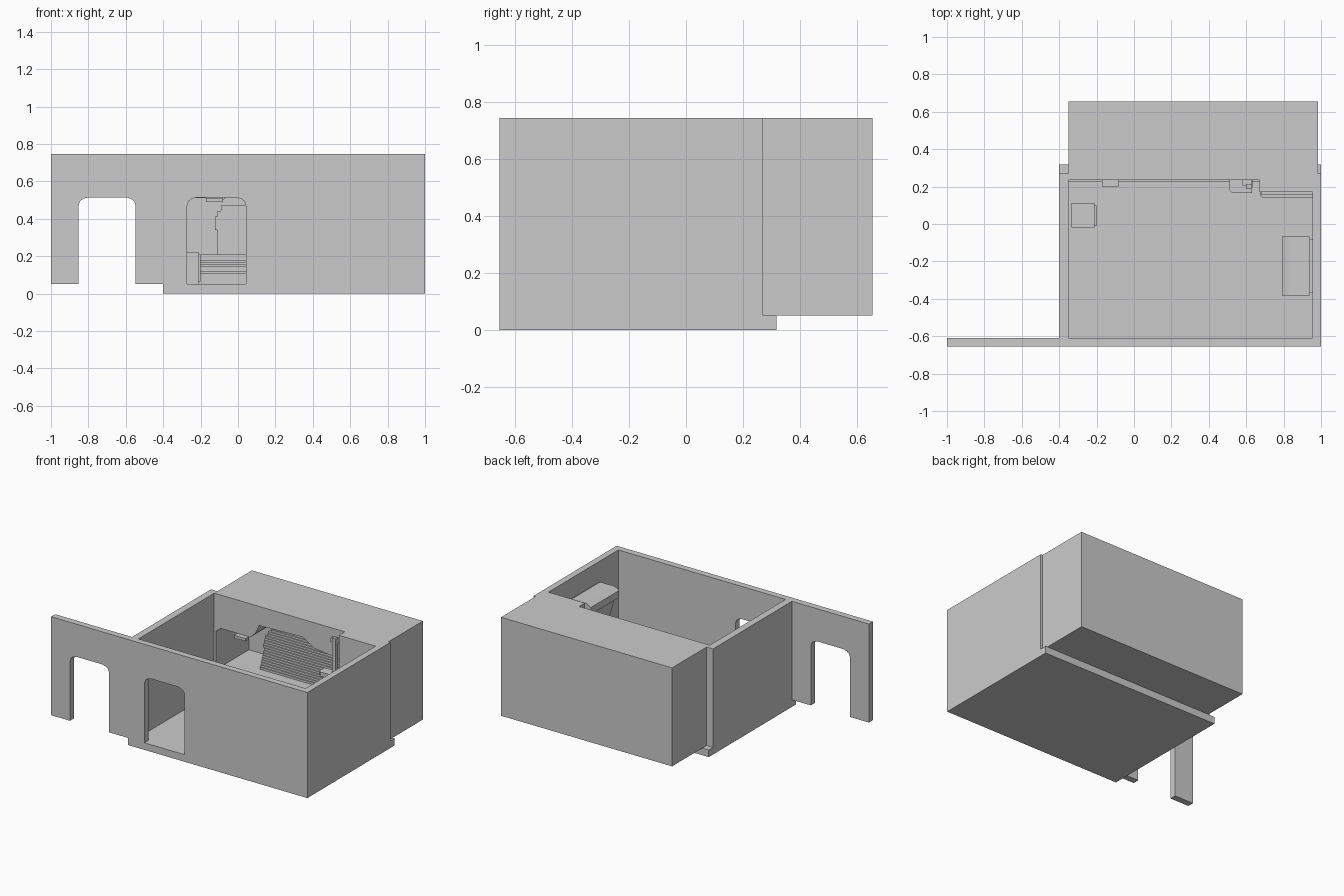
import bpy, bmesh
from mathutils import Vector

if "Cube" in bpy.data.objects:
    bpy.data.objects.remove(bpy.data.objects["Cube"])


def prism(name, pts, lo, hi, axis='z'):
    """Extrude a 2D outline along an axis (x: pts=yz, y: pts=xz, z: pts=xy)."""
    place = {'x': lambda a, b, c: (c, a, b),
             'y': lambda a, b, c: (a, c, b),
             'z': lambda a, b, c: (a, b, c)}[axis]
    bm = bmesh.new()
    face = bm.faces.new([bm.verts.new(place(a, b, lo)) for a, b in pts])
    ext = bmesh.ops.extrude_face_region(bm, geom=[face])
    verts = [g for g in ext['geom'] if isinstance(g, bmesh.types.BMVert)]
    bmesh.ops.translate(bm, verts=verts, vec=Vector(place(0, 0, hi - lo)))
    bmesh.ops.recalc_face_normals(bm, faces=bm.faces)
    mesh = bpy.data.meshes.new(name)
    bm.to_mesh(mesh)
    bm.free()
    ob = bpy.data.objects.new(name, mesh)
    bpy.context.collection.objects.link(ob)
    return ob


def box(name, x0, x1, y0, y1, z0, z1):
    return prism(name, [(x0, y0), (x1, y0), (x1, y1), (x0, y1)], z0, z1)


def doorway(x0, x1, top, base=0.05):
    """Opening outline, left to right, with rounded upper corners."""
    left = [(0, base), (0, top - .045), (.009, top - .02), (.025, top - .008), (.055, top)]
    return [(x0 + a, z) for a, z in left] + [(x1 - a, z) for a, z in reversed(left)]


TOP = 0.745

# Floor slab and side walls
box("floor", -.4, 1, -.655, .318, 0, .05)
box("left_wall", -.4, -.35, -.61, .27, .05, TOP)
box("right_wall", .955, 1, -.61, .27, .05, TOP)

# Long front wall with two doorways
outline = ([(-1, TOP), (-1, .05)] + doorway(-.853, -.547, .515)
           + doorway(-.272, .042, .515) + [(1, .05), (1, TOP)])
prism("front_wall", outline, -.655, -.61, 'y')

# Rear block with a recessed alcove
block = prism("rear_block", [(-.35, .235), (.67, .235), (.67, .17), (.955, .17), (.955, .27),
                             (.985, .27), (.985, .655), (-.35, .655)], .05, TOP)
window = [(-.335, .21), (-.335, .48), (-.3, .51), (-.17, .51), (-.16, .5), (-.08, .5),
          (-.03, .545), (0, .61), (.34, .62), (.43, .565), (.63, .54), (.63, .21)]
cutter = prism("alcove_cutter", window, .1, .6, 'y')
cutter.hide_render = True
mod = block.modifiers.new("alcove", 'BOOLEAN')
mod.operation, mod.object, mod.solver = 'DIFFERENCE', cutter, 'EXACT'
bpy.context.view_layer.objects.active = block
bpy.ops.object.modifier_apply(modifier=mod.name)
bpy.data.objects.remove(cutter)

# Rails along the base of the alcove
for i, z in enumerate((.105, .145, .165)):
    box(f"base_rail_{i}", -.35, .67, .225, .235, z, z + .012)
box("window_bracket", -.17, -.08, .2, .235, .49, .51)

# Slatted stack inside the alcove, with a bulging end
for i in range(18):
    z = .21 + i * .0145
    left = -.11 - (.012 if 9 <= i <= 13 else 0) + (.02 if i > 15 else 0)
    box(f"slat_{i}", left, .6, .4 + i * .006, .6, z, z + .0145)

# Post and lamp housing beside the alcove
box("post", .6, .63, .19, .215, .42, .7)
box("post_arm", .58, .63, .205, .235, .66, .69)
prism("post_tray", [(.51, .235), (.51, .18), (.525, .165), (.63, .165), (.635, .235)], .42, .45)

# Louvred panel and ledge on the projecting wall
for i in range(6):
    z = .25 + i * .035
    box(f"louvre_{i}", .68, .955, .158, .17, z, z + .02)
prism("panel_ledge", [(.675, .17), (.675, .15), (.69, .138), (.955, .138), (.955, .17)], .2, .24)

# Small cabinet on the left
box("cabinet", -.335, -.212, -.02, .112, .05, .222)
box("cabinet_door", -.212, -.2, -.01, .1, .065, .21)

# Wall console on the right
prism("console", [(.94, .3), (.94, .61), (.825, .61), (.79, .59), (.79, .54), (.825, .52), (.86, .4)],
      -.383, -.068, 'y')
box("console_back", .94, .955, -.37, -.08, .3, .6)
box("console_shelf", .79, .9, -.255, -.068, .44, .465)
